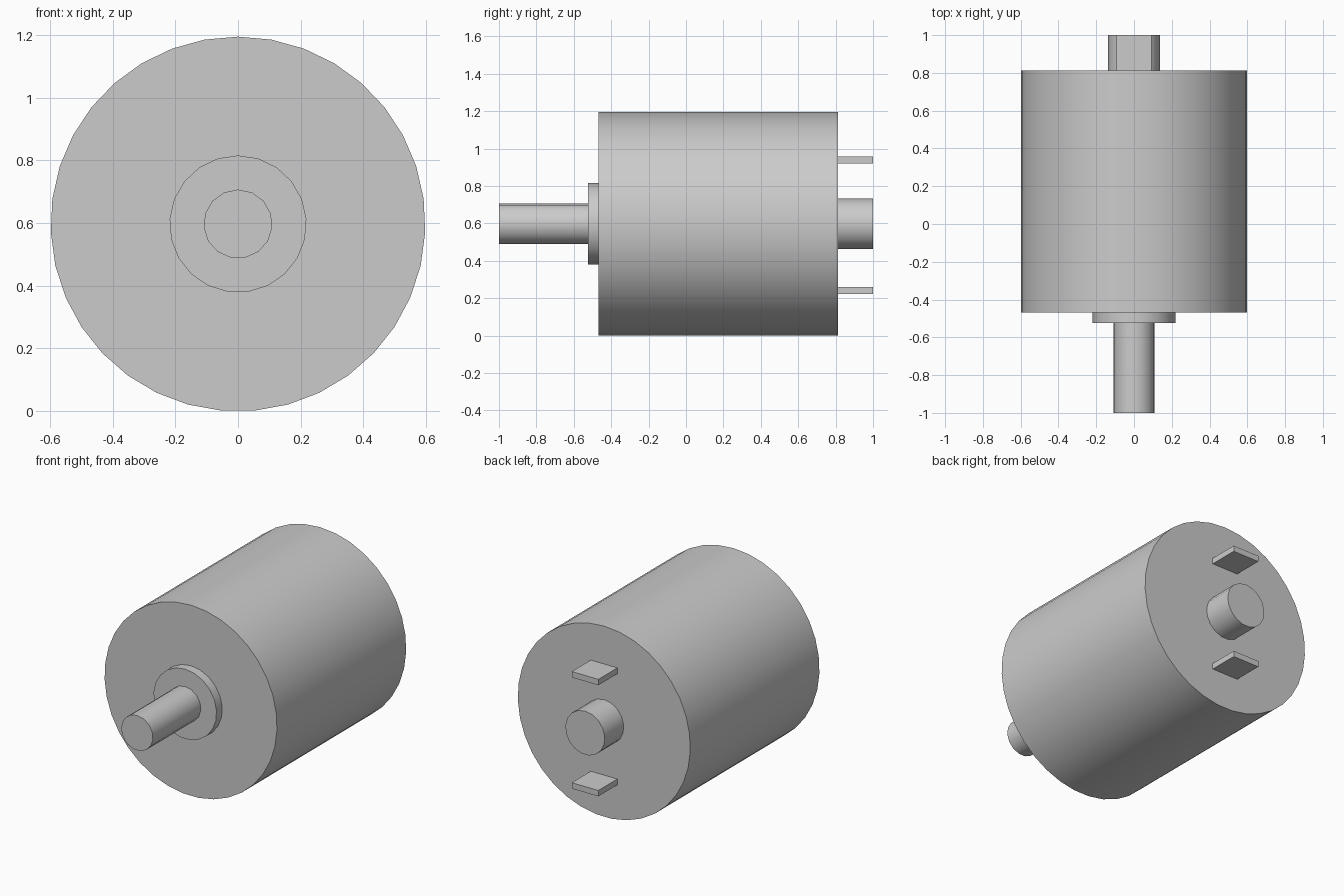
import bpy
import math

cube = bpy.data.objects.get("Cube")
if cube:
    bpy.data.objects.remove(cube, do_unlink=True)

AXIS_Z = 0.597

# Single plain metal colour
metal = bpy.data.materials.new("grey metal")
metal.use_nodes = True
metal.diffuse_color = (0.6, 0.6, 0.6, 1)
metal.node_tree.nodes["Principled BSDF"].inputs["Base Color"].default_value = (0.6, 0.6, 0.6, 1)


def cylinder(name, sides, radius, y0, y1):
    """Cylinder along y with one corner pointing straight up."""
    bpy.ops.mesh.primitive_cylinder_add(
        vertices=sides, radius=radius, depth=y1 - y0,
        location=(0, (y0 + y1) / 2, AXIS_Z), rotation=(-math.pi / 2, math.pi, 0))
    obj = bpy.context.object
    obj.name = name
    # Turn the first corner upward
    obj.rotation_euler = (math.pi / 2, 0, 0)
    obj.data.materials.append(metal)
    bpy.ops.object.shade_smooth_by_angle(angle=math.radians(40))
    return obj


def tab(name, z):
    """Flat connector blade on the rear face."""
    bpy.ops.mesh.primitive_cube_add(size=1, location=(0, 0.905, z))
    obj = bpy.context.object
    obj.name = name
    obj.scale = (0.184, 0.19, 0.037)
    bpy.ops.object.transform_apply(location=False, rotation=False, scale=True)
    obj.data.materials.append(metal)


# Housing, front collar, drive shaft and rear bearing boss
cylinder("motor_housing", 35, 0.5985, -0.468, 0.812)
cylinder("front_collar", 21, 0.219, -0.525, -0.468)
cylinder("drive_shaft", 15, 0.11, -1.0, -0.525)
cylinder("rear_boss", 17, 0.137, 0.812, 1.0)

# Rear terminals above and below the boss
tab("upper_terminal", 0.939)
tab("lower_terminal", 0.242)
